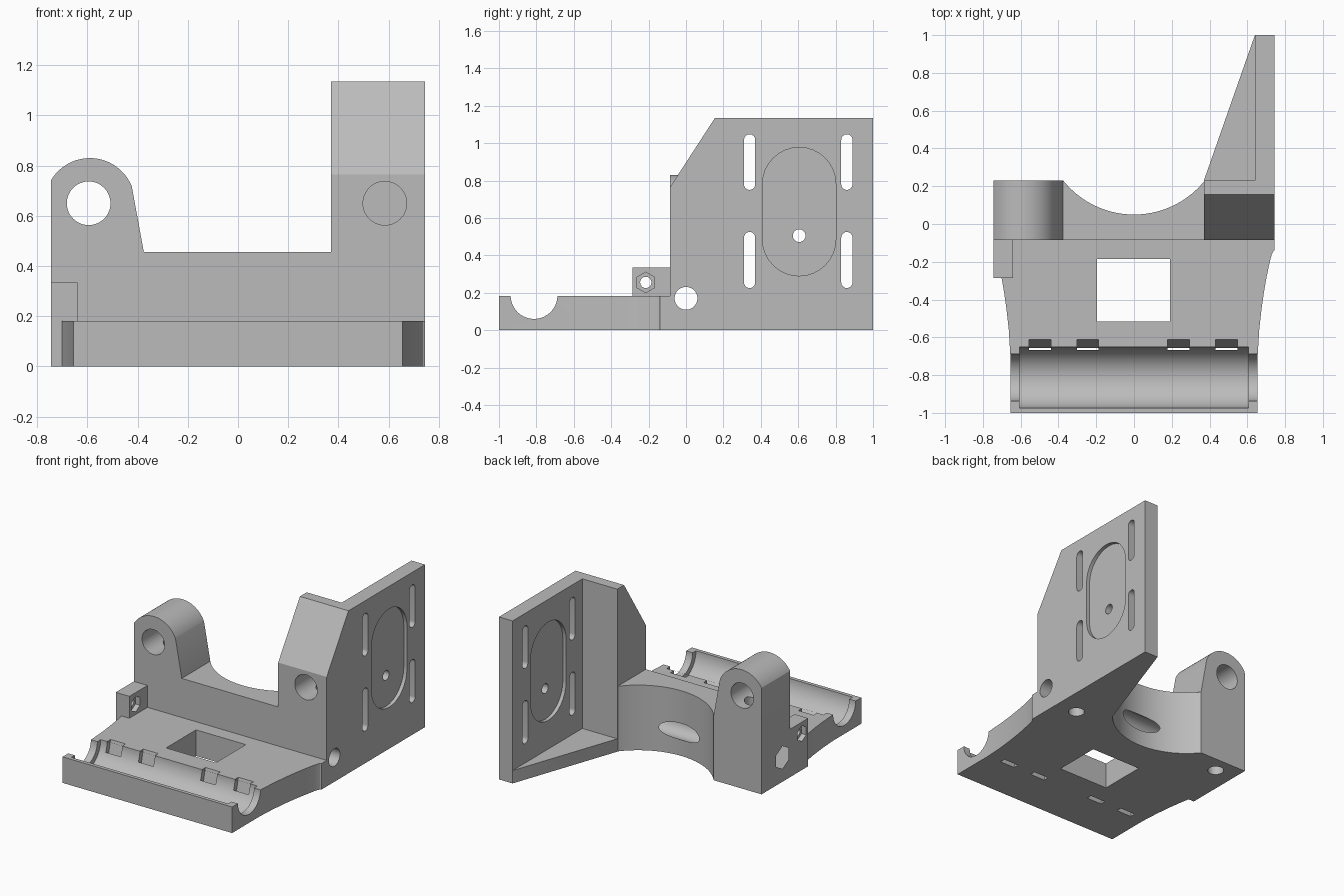
import bpy, bmesh, math
from mathutils import Vector

if "Cube" in bpy.data.objects:
    bpy.data.objects.remove(bpy.data.objects["Cube"], do_unlink=True)

grey = bpy.data.materials.new("plain_grey")
grey.use_nodes = True
COLOUR = (0.5, 0.5, 0.5, 1)
grey.diffuse_color = COLOUR
grey.node_tree.nodes["Principled BSDF"].inputs["Base Color"].default_value = COLOUR


def prism(name, pts, axis, a, b):
    """Extrude a 2D outline along an axis from a to b."""
    place = {"x": lambda u, v, w: (w, u, v),
             "y": lambda u, v, w: (u, w, v),
             "z": lambda u, v, w: (u, v, w)}[axis]
    bm = bmesh.new()
    face = bm.faces.new([bm.verts.new(place(u, v, a)) for u, v in pts])
    ext = bmesh.ops.extrude_face_region(bm, geom=[face])
    moved = [g for g in ext["geom"] if isinstance(g, bmesh.types.BMVert)]
    bmesh.ops.translate(bm, verts=moved, vec=Vector(place(0, 0, b - a)))
    bmesh.ops.recalc_face_normals(bm, faces=bm.faces[:])
    mesh = bpy.data.meshes.new(name)
    bm.to_mesh(mesh)
    bm.free()
    mesh.materials.append(grey)
    obj = bpy.data.objects.new(name, mesh)
    bpy.context.collection.objects.link(obj)
    return obj


def arc(u, v, r, start, end, n):
    return [(u + r * math.cos(math.radians(start + (end - start) * i / n)),
             v + r * math.sin(math.radians(start + (end - start) * i / n)))
            for i in range(n + 1)]


def circle(u, v, r, n=48, turn=0):
    return arc(u, v, r, turn, turn + 360, n)[:-1]


def stadium(u, low, high, r):
    return arc(u, high - r, r, 0, 180, 16) + arc(u, low + r, r, 180, 360, 16)


def rect(u0, u1, v0, v1):
    return [(u0, v0), (u1, v0), (u1, v1), (u0, v1)]


def combine(target, other, operation):
    mod = target.modifiers.new("combine", "BOOLEAN")
    mod.operation = operation
    mod.solver = "EXACT"
    mod.object = other
    bpy.context.view_layer.objects.active = target
    bpy.ops.object.modifier_apply(modifier=mod.name)
    bpy.data.objects.remove(other, do_unlink=True)


def cut(target, pts, axis, a, b):
    combine(target, prism("cutter", pts, axis, a, b), "DIFFERENCE")


FRONT, BACK, SIDE = -0.085, 0.23, 0.745

# Main block with the rounded rod ear, scooped at the back
ear = arc(-0.59, 0.65, 0.18, 22, 149, 32)
body = prism("carriage_body",
             [(-SIDE, 0), (SIDE, 0), (SIDE, 0.455), (-0.375, 0.455)] + ear + [(-SIDE, 0.735)],
             "y", FRONT, BACK)
cut(body, circle(0, 0.53, 0.48, 128), "z", -0.1, 0.6)

# Front plate with flared sides
flare = [(0.655, -1), (0.655, -0.69), (0.663, -0.56), (0.675, -0.45), (0.688, -0.36),
         (0.702, -0.28), (0.72, -0.195), (0.73, -0.16), (0.737, -0.145), (SIDE, -0.14),
         (SIDE, 0)]
outline = flare + [(-x, y) for x, y in reversed(flare)]
combine(body, prism("front_plate", outline, "z", 0, 0.182), "UNION")

# Belt nut block, tower, motor plate and bottom gusset
solids = [
    ("nut_block", rect(-SIDE, -0.64, -0.285, 0), "z", 0, 0.335),
    ("tower", [(FRONT, 0), (BACK, 0), (BACK, 1.135), (0.155, 1.135), (FRONT, 0.765)],
     "x", 0.37, SIDE),
    ("motor_plate", [(FRONT, 0), (1, 0), (1, 1.135), (0.155, 1.135), (FRONT, 0.765)],
     "x", 0.64, SIDE),
    ("gusset", [(0.37, BACK), (0.37, 0.226), (0.7, 0.226), (0.7, 1), (0.64, 1)], "z", 0, 0.09),
]
for spec in solids:
    combine(body, prism(*spec), "UNION")

# Bearing trough with narrower ends
cut(body, circle(-0.8125, 0.185, 0.125, 64), "x", -1, 1)
cut(body, circle(-0.8125, 0.185, 0.162, 64), "x", -0.605, 0.605)

# Slanted tie slots and square window
for x in (-0.4975, -0.245, 0.235, 0.49):
    cut(body, [(-0.646, 0.2), (-0.608, 0.2), (-0.66, -0.01), (-0.698, -0.01)],
        "x", x - 0.058, x + 0.058)
cut(body, rect(-0.195, 0.19, -0.515, -0.185), "z", -0.1, 0.3)

# Rod holes: open through the ear, blind in the tower, with drain holes below
cut(body, circle(-0.595, 0.65, 0.087), "y", -0.3, 0.5)
cut(body, circle(0.585, 0.65, 0.087), "y", -0.3, 0.2)
for x in (-0.595, 0.585):
    cut(body, circle(x, 0.115, 0.052, 32), "z", -0.1, 0.62)

# Cross hole with a wider middle and a hexagonal nut pocket
cut(body, circle(0, 0.17, 0.061), "x", -1, 1)
cut(body, circle(0, 0.17, 0.076), "x", -0.3, 0.3)
cut(body, circle(0, 0.17, 0.08, 6, 30), "x", -1, -0.62)

# Nut block hole and hexagonal pockets
cut(body, circle(-0.215, 0.255, 0.03, 32), "x", -1, -0.5)
for a, b in ((-1, -0.71), (-0.675, -0.5)):
    cut(body, circle(-0.215, 0.255, 0.055, 6, 30), "x", a, b)

# Motor plate: slots, shallow recess on both faces, small hole
for y in (0.34, 0.86):
    for low, high in ((0.225, 0.525), (0.75, 1.047)):
        cut(body, stadium(y, low, high, 0.03), "x", 0.5, 1)
for a, b in ((0.5, 0.665), (0.72, 1)):
    cut(body, stadium(0.605, 0.29, 0.977, 0.196), "x", a, b)
cut(body, circle(0.605, 0.505, 0.034, 32), "x", 0.5, 1)

# Smooth curved walls, keep edges sharp
bpy.ops.object.select_all(action="DESELECT")
body.select_set(True)
bpy.context.view_layer.objects.active = body
bpy.ops.object.shade_smooth_by_angle(angle=math.radians(25))
